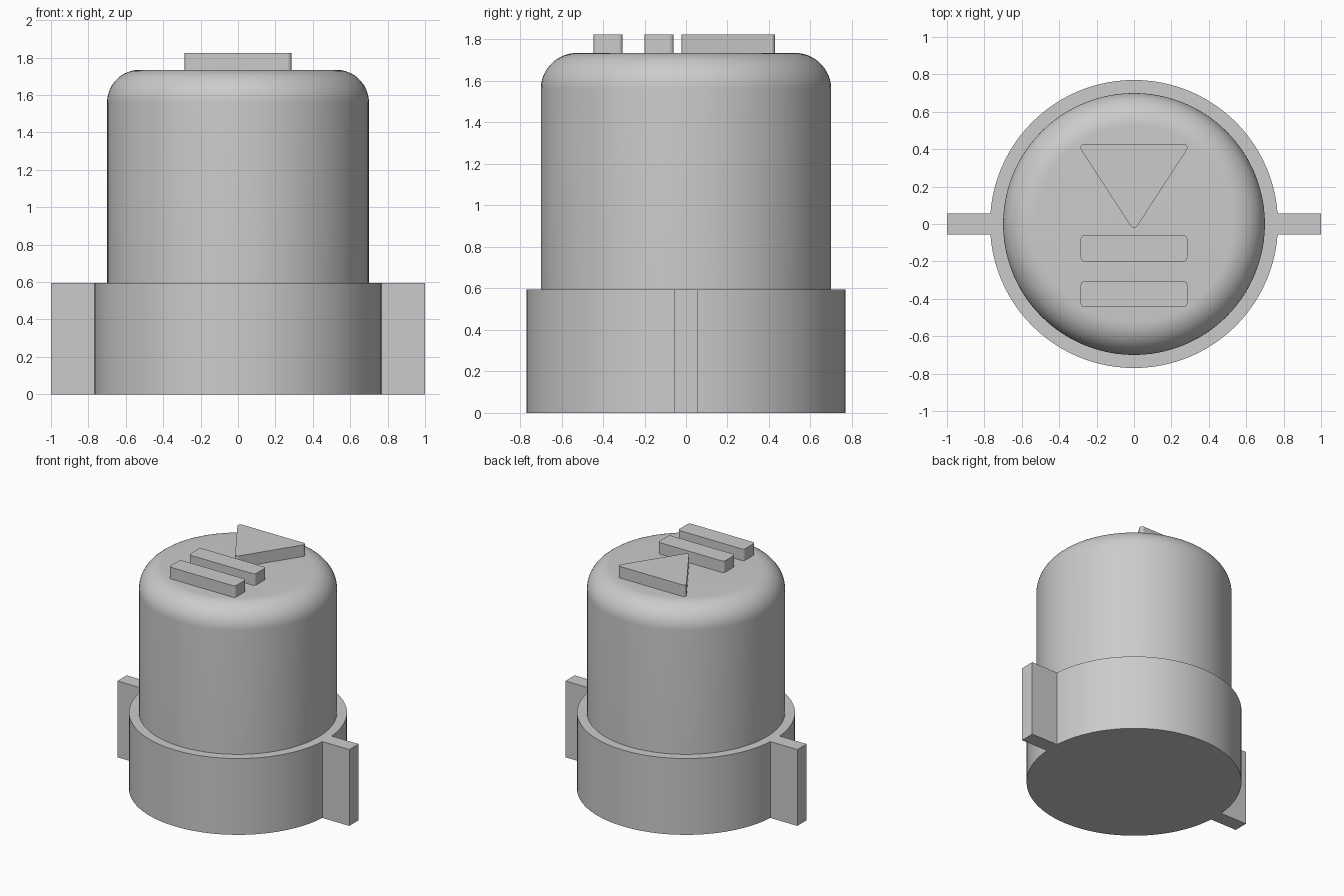
import bpy
import bmesh
import math
from mathutils import Vector

cube = bpy.data.objects.get("Cube")
if cube:
    bpy.data.objects.remove(cube, do_unlink=True)

GREY = (0.6, 0.6, 0.6, 1)
grey = bpy.data.materials.new("plain grey")
grey.use_nodes = True
grey.diffuse_color = GREY
grey.node_tree.nodes["Principled BSDF"].inputs["Base Color"].default_value = GREY

BASE_TOP, BODY_TOP, ICON_TOP = 0.595, 1.735, 1.825
BASE_R, BODY_R, FILLET = 0.77, 0.70, 0.175


def finish(name, bm, smooth=False):
    bmesh.ops.recalc_face_normals(bm, faces=bm.faces)
    mesh = bpy.data.meshes.new(name)
    bm.to_mesh(mesh)
    bm.free()
    obj = bpy.data.objects.new(name, mesh)
    bpy.context.collection.objects.link(obj)
    mesh.materials.append(grey)
    if smooth:
        bpy.ops.object.select_all(action="DESELECT")
        obj.select_set(True)
        bpy.context.view_layer.objects.active = obj
        bpy.ops.object.shade_smooth_by_angle(angle=math.radians(30))
    return obj


def lathe(name, profile, segments=96):
    """Spin an open (radius, z) profile and cap both ends."""
    bm = bmesh.new()
    rings = []
    for r, z in profile:
        angles = [math.tau * i / segments for i in range(segments)]
        rings.append([bm.verts.new((r * math.cos(a), r * math.sin(a), z)) for a in angles])
    for low, high in zip(rings, rings[1:]):
        for i in range(segments):
            j = (i + 1) % segments
            bm.faces.new((low[i], low[j], high[j], high[i]))
    bm.faces.new(rings[0])
    bm.faces.new(rings[-1])
    return finish(name, bm, smooth=True)


def rounded(corners, radius, steps=5):
    """Round the corners of a convex counter-clockwise outline."""
    points = []
    for i, corner in enumerate(corners):
        p = Vector(corner)
        to_prev = (Vector(corners[i - 1]) - p).normalized()
        to_next = (Vector(corners[(i + 1) % len(corners)]) - p).normalized()
        half = to_prev.angle(to_next) / 2
        centre = p + (to_prev + to_next).normalized() * radius / math.sin(half)
        start = p + to_prev * radius / math.tan(half) - centre
        turn = math.pi - 2 * half
        for k in range(steps + 1):
            a = turn * k / steps
            c, s = math.cos(a), math.sin(a)
            points.append(centre + Vector((start.x * c - start.y * s, start.x * s + start.y * c)))
    return points


def prism(name, outline, bottom, top):
    bm = bmesh.new()
    face = bm.faces.new([bm.verts.new((x, y, bottom)) for x, y in outline])
    new = bmesh.ops.extrude_face_region(bm, geom=[face])["geom"]
    verts = [v for v in new if isinstance(v, bmesh.types.BMVert)]
    bmesh.ops.translate(bm, verts=verts, vec=(0, 0, top - bottom))
    return finish(name, bm)


def rectangle(x0, x1, y0, y1):
    return [(x0, y0), (x1, y0), (x1, y1), (x0, y1)]


# Wide base collar
lathe("base_collar", [(BASE_R, 0), (BASE_R, BASE_TOP)])

# Cylindrical body with a rounded shoulder
shoulder = []
for i in range(17):
    a = math.pi / 2 * i / 16
    shoulder.append((BODY_R - FILLET + FILLET * math.cos(a),
                     BODY_TOP - FILLET + FILLET * math.sin(a)))
lathe("body", [(BODY_R, BASE_TOP - 0.02)] + shoulder)

# Side fins
prism("left_fin", rectangle(0.765, 1, -0.057, 0.057), 0, BASE_TOP)
prism("right_fin", rectangle(-1, -0.765, -0.057, 0.057), 0, BASE_TOP)

# Raised triangle and two bars on the top
triangle = [(-0.303, 0.428), (0, -0.038), (0.303, 0.428)]
prism("raised_triangle", rounded(triangle, 0.02), BODY_TOP - 0.02, ICON_TOP)
for name, y in (("rear_bar", -0.13), ("front_bar", -0.375)):
    bar = rectangle(-0.285, 0.285, y - 0.07, y + 0.07)
    prism(name, rounded(bar, 0.02), BODY_TOP - 0.02, ICON_TOP)
